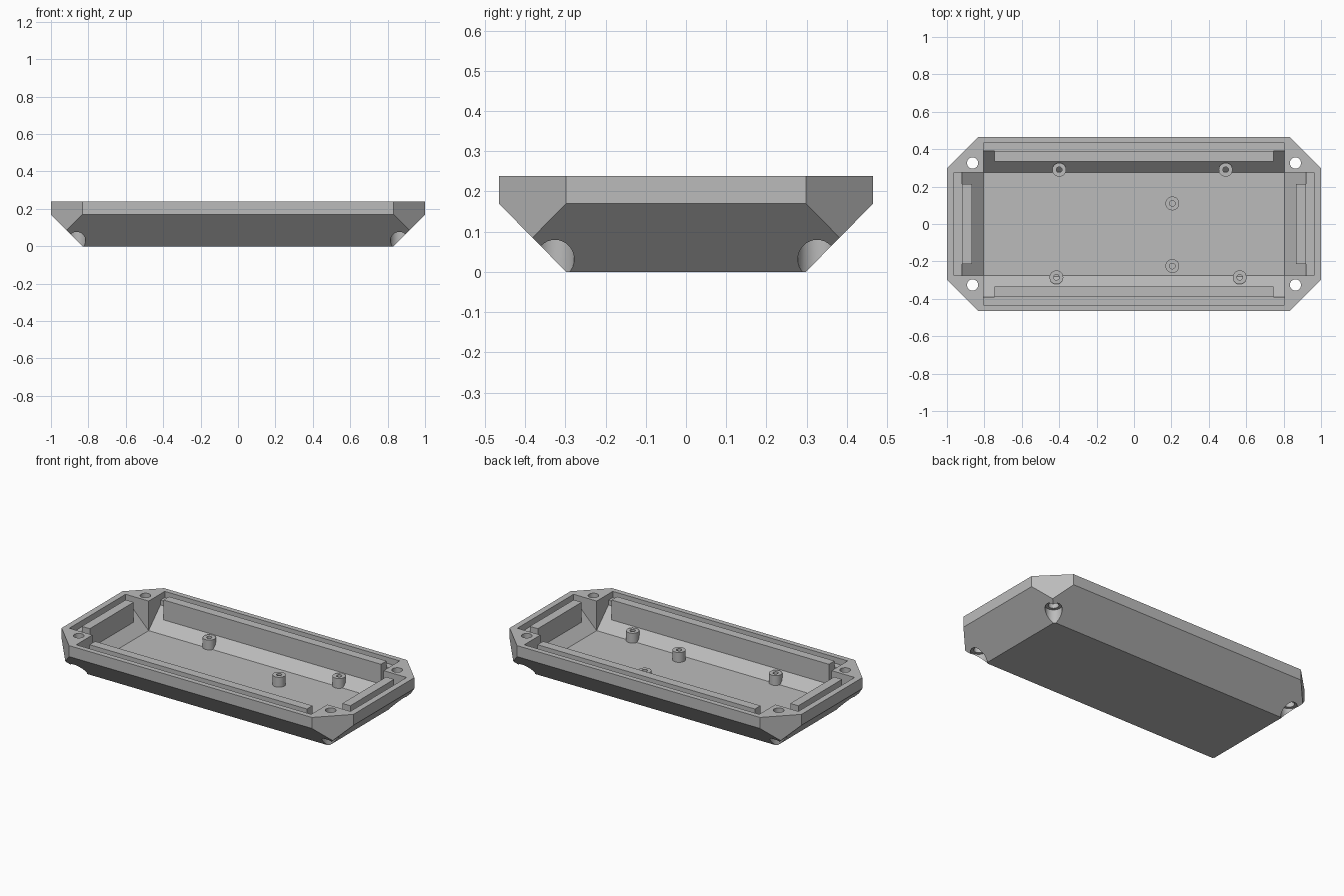
import bpy, bmesh, math

cube = bpy.data.objects.get("Cube")
if cube:
    bpy.data.objects.remove(cube, do_unlink=True)

grey = bpy.data.materials.new("plain_grey")
grey.use_nodes = True
grey.diffuse_color = (0.5, 0.5, 0.5, 1)
grey.node_tree.nodes["Principled BSDF"].inputs["Base Color"].default_value = (0.5, 0.5, 0.5, 1)

SIGNS = [(sx, sy) for sx in (-1, 1) for sy in (-1, 1)]
TOP, BEND, FLOOR, LEDGE = 0.238, 0.17, 0.055, 0.2


def finish(name, bm):
    bmesh.ops.recalc_face_normals(bm, faces=bm.faces[:])
    mesh = bpy.data.meshes.new(name)
    bm.to_mesh(mesh)
    bm.free()
    ob = bpy.data.objects.new(name, mesh)
    bpy.context.collection.objects.link(ob)
    mesh.materials.append(grey)
    return ob


def activate(ob):
    bpy.ops.object.select_all(action='DESELECT')
    ob.select_set(True)
    bpy.context.view_layer.objects.active = ob


def smooth(ob):
    activate(ob)
    bpy.ops.object.shade_smooth_by_angle(angle=math.radians(30))


def box(name, x0, x1, y0, y1, z0, z1):
    bm = bmesh.new()
    bmesh.ops.create_cube(bm, size=1)
    for v in bm.verts:
        v.co = (x1 if v.co.x > 0 else x0, y1 if v.co.y > 0 else y0, z1 if v.co.z > 0 else z0)
    return finish(name, bm)


def lathe(name, profile, x, y, steps=32):
    bm = bmesh.new()
    verts = [bm.verts.new((r, 0, z)) for r, z in profile]
    edges = [bm.edges.new(pair) for pair in zip(verts, verts[1:])]
    bmesh.ops.spin(bm, geom=verts + edges, cent=(0, 0, 0), axis=(0, 0, 1),
                   angle=math.tau, steps=steps)
    bmesh.ops.remove_doubles(bm, verts=bm.verts[:], dist=1e-5)
    bmesh.ops.translate(bm, verts=bm.verts[:], vec=(x, y, 0))
    return finish(name, bm)


def cavity(name, floor_half, across_half, along_x):
    """Trough with sloped sides and a ledge, extruded across its profile."""
    wall = floor_half + BEND - FLOOR
    half = [(floor_half, FLOOR), (wall, BEND), (wall, LEDGE),
            (wall + 0.043, LEDGE), (wall + 0.043, TOP + 0.1)]
    outline = half + [(-u, z) for u, z in reversed(half)]
    bm = bmesh.new()
    points = [(u, -across_half, z) if along_x else (-across_half, u, z) for u, z in outline]
    face = bm.faces.new([bm.verts.new(p) for p in points])
    grown = bmesh.ops.extrude_face_region(bm, geom=[face])["geom"]
    move = (0, 2 * across_half, 0) if along_x else (2 * across_half, 0, 0)
    bmesh.ops.translate(bm, vec=move,
                        verts=[g for g in grown if isinstance(g, bmesh.types.BMVert)])
    return finish(name, bm)


def cut(target, cutter):
    cutter.hide_render = True
    mod = target.modifiers.new("cut", 'BOOLEAN')
    mod.operation = 'DIFFERENCE'
    mod.solver = 'EXACT'
    mod.object = cutter
    activate(target)
    bpy.ops.object.modifier_apply(modifier=mod.name)
    bpy.data.objects.remove(cutter, do_unlink=True)


# Tray shell: octagonal rim tapering to a rectangular base
bx, by, w = 0.8325, 0.298, 0.1675
bm = bmesh.new()
for sx, sy in SIGNS:
    for x, y, z in ((bx, by, 0), (bx + w / 2, by + w / 2, BEND / 2),
                    (bx + w, by, BEND), (bx, by + w, BEND),
                    (bx + w, by, TOP), (bx, by + w, TOP)):
        bm.verts.new((sx * x, sy * y, z))
bmesh.ops.convex_hull(bm, input=bm.verts[:])
bmesh.ops.dissolve_limit(bm, angle_limit=0.01, verts=bm.verts[:], edges=bm.edges[:])
tray = finish("tray_shell", bm)

# Cross-shaped interior
cut(tray, cavity("cavity_long", 0.275, 0.805, False))
cut(tray, cavity("cavity_ends", 0.805, 0.275, True))

# Corner screw holes, counterbored from below
for sx, sy in SIGNS:
    cut(tray, lathe("screw_cutter", [(0, -0.1), (0.048, -0.1), (0.048, 0.085), (0.03, 0.085),
                                     (0.03, 0.4), (0, 0.4)], sx * 0.863, sy * 0.326))
smooth(tray)

# Upright locating rails on the sloped walls
for s, long_name, end_name in ((1, "back_rail", "left_rail"), (-1, "front_rail", "right_rail")):
    box(long_name, -0.745, 0.745, *sorted((s * 0.335, s * 0.39)), 0.11, TOP)
    box(end_name, *sorted((s * 0.865, s * 0.92)), -0.215, 0.215, 0.11, TOP)

# Board standoffs with blind holes
for i, (x, y) in enumerate([(-0.4, 0.29), (0.49, 0.29), (0.205, 0.11),
                            (0.205, -0.225), (-0.415, -0.285), (0.565, -0.285)]):
    post = lathe(f"standoff_{i + 1}", [(0, 0.06), (0.015, 0.06), (0.015, 0.116), (0.037, 0.116),
                                       (0.037, 0.04), (0, 0.04)], x, y)
    smooth(post)
